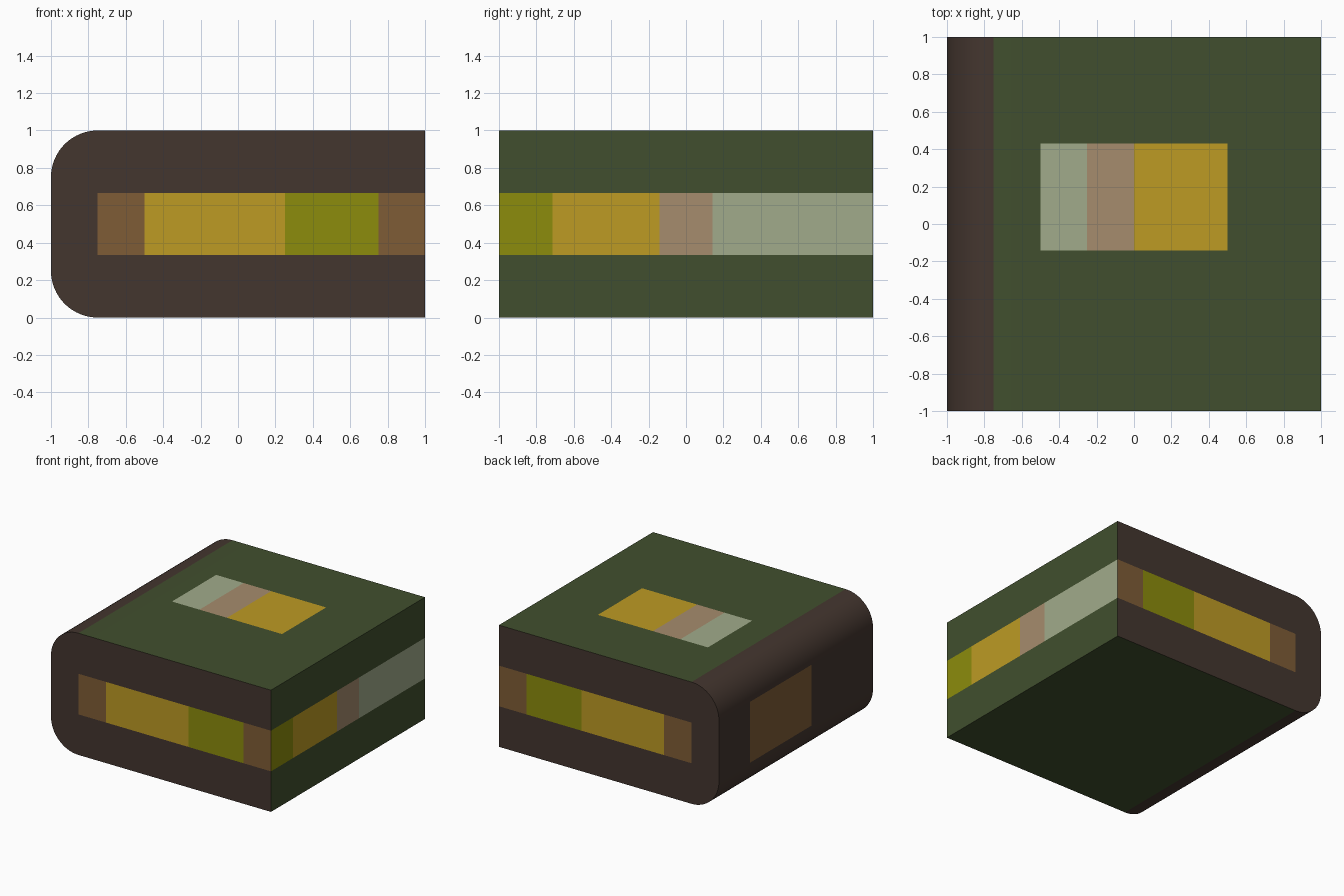
import bpy, bmesh, math
from mathutils import Vector

if "Cube" in bpy.data.objects:
    bpy.data.objects.remove(bpy.data.objects["Cube"])


def srgb(c):
    c /= 255
    return c / 12.92 if c <= 0.04045 else ((c + 0.055) / 1.055) ** 2.4


COLOURS = {
    "dark_brown": (68, 54, 47), "moss_green": (65, 79, 46), "gold": (189, 155, 36),
    "olive": (140, 140, 12), "brown": (127, 92, 54), "tan": (166, 140, 109),
    "pale_sage": (161, 171, 139),
}
NAMES = list(COLOURS)

# Painted panels: side -> (first axis, second axis, second range, strips along first axis)
Z_BAND = (0.333, 0.667)
END = (0, 2, Z_BAND, [(-0.75, -0.5, "brown"), (-0.5, 0.25, "gold"),
                      (0.25, 0.75, "olive"), (0.75, 1.0, "brown")])
PANELS = {
    "front": END,
    "back": END,
    "right": (1, 2, Z_BAND, [(-1.0, -0.714, "olive"), (-0.714, -0.143, "gold"),
                             (-0.143, 0.143, "tan"), (0.143, 1.0, "pale_sage")]),
    "top": (0, 1, (-0.143, 0.43), [(-0.5, -0.25, "pale_sage"), (-0.25, 0.0, "tan"),
                                   (0.0, 0.5, "gold")]),
    "left": (1, 2, (0.25, 0.75), [(-0.2, 0.6, "brown")]),
}
BASE = {"front": "dark_brown", "back": "dark_brown", "left": "dark_brown",
        "round": "dark_brown", "right": "moss_green", "top": "moss_green",
        "bottom": "moss_green"}
DIRECTIONS = {"front": (0, -1, 0), "back": (0, 1, 0), "right": (1, 0, 0),
              "left": (-1, 0, 0), "top": (0, 0, 1), "bottom": (0, 0, -1)}


def side_of(face):
    for side, d in DIRECTIONS.items():
        if face.normal.dot(Vector(d)) > 0.9999:
            return side
    return "round"


def cut(bm, side, axis, value):
    """Slice only the faces on one side of the block."""
    faces = [f for f in bm.faces if side_of(f) == side]
    geom = set(faces)
    for f in faces:
        geom.update(f.edges)
        geom.update(f.verts)
    co, no = Vector((0, 0, 0)), Vector((0, 0, 0))
    co[axis], no[axis] = value, 1
    bmesh.ops.bisect_plane(bm, geom=list(geom), plane_co=co, plane_no=no, dist=1e-5)
    bm.normal_update()


# Block profile: square on the right, rounded edges on the left
R, STEPS = 0.25, 16
profile = [(1, 0), (1, 1)]
for cz, start in ((1 - R, 90), (R, 180)):
    for i in range(STEPS + 1):
        a = math.radians(start + 90 * i / STEPS)
        profile.append((-1 + R + R * math.cos(a), cz + R * math.sin(a)))

bm = bmesh.new()
cap = bm.faces.new([bm.verts.new((x, -1, z)) for x, z in profile])
ext = bmesh.ops.extrude_face_region(bm, geom=[cap], use_keep_orig=True)
bmesh.ops.translate(bm, vec=(0, 2, 0),
                    verts=[v for v in ext["geom"] if isinstance(v, bmesh.types.BMVert)])
bmesh.ops.recalc_face_normals(bm, faces=bm.faces[:])
bm.normal_update()

# Cut the panel outlines into each side
for side, (a, b, span, strips) in PANELS.items():
    for value in span:
        cut(bm, side, b, value)
    for value in sorted({v for s in strips for v in s[:2]}):
        if abs(value) < 0.99:
            cut(bm, side, a, value)

# Colour by side, then by panel strip
for f in bm.faces:
    side = side_of(f)
    colour = BASE[side]
    if side in PANELS:
        a, b, span, strips = PANELS[side]
        c = f.calc_center_bounds()
        if span[0] < c[b] < span[1]:
            for lo, hi, name in strips:
                if lo < c[a] < hi:
                    colour = name
    f.material_index = NAMES.index(colour)
    f.smooth = side == "round"

mesh = bpy.data.meshes.new("rounded_block")
bm.to_mesh(mesh)
bm.free()
for name, rgb in COLOURS.items():
    mat = bpy.data.materials.new(name)
    mat.diffuse_color = (*[srgb(c) for c in rgb], 1)
    mat.use_nodes = True
    mat.node_tree.nodes["Principled BSDF"].inputs["Base Color"].default_value = mat.diffuse_color
    mesh.materials.append(mat)
block = bpy.data.objects.new("rounded_block", mesh)
bpy.context.collection.objects.link(block)
bpy.context.view_layer.objects.active = block
block.select_set(True)
bpy.ops.object.shade_smooth_by_angle(angle=math.radians(30))
